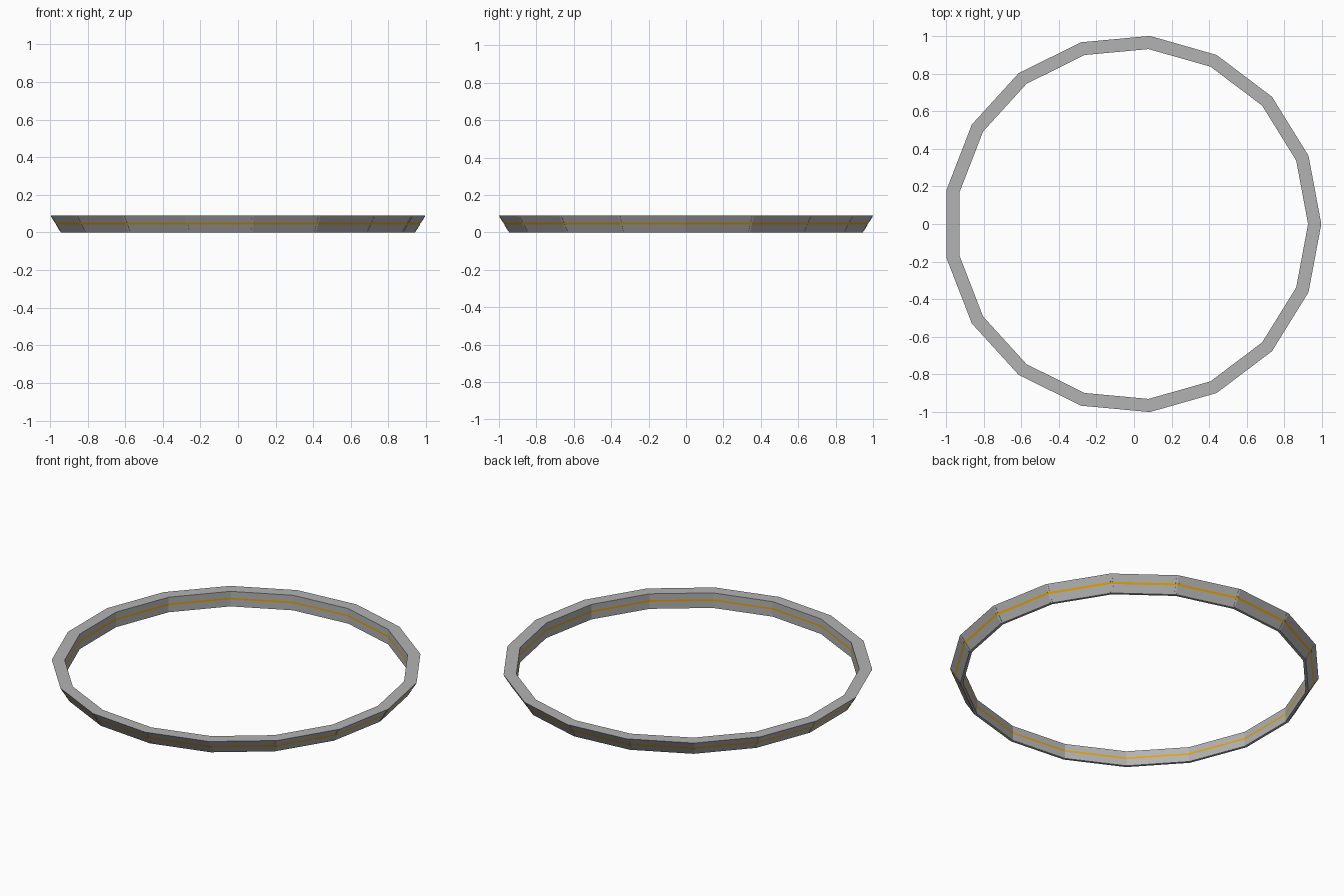
import bpy, bmesh, math
from mathutils import Vector

if "Cube" in bpy.data.objects:
    bpy.data.objects.remove(bpy.data.objects["Cube"])

N = 17            # sides of the ring
H = 0.09          # height
CX = -0.0085      # centres the odd-sided polygon on x
R_BOT, R_TOP, R_IN = 0.949, 1.0043, 0.934
Z1, Z2 = 0.042, 0.052   # coloured stripe band

orange = bpy.data.materials.new("orange")
orange.diffuse_color = (0.8, 0.36, 0.0, 1)
orange.use_nodes = True
orange.node_tree.nodes["Principled BSDF"].inputs["Base Color"].default_value = orange.diffuse_color
grey = bpy.data.materials.new("grey")
grey.diffuse_color = (0.45, 0.45, 0.45, 1)
grey.use_nodes = True
grey.node_tree.nodes["Principled BSDF"].inputs["Base Color"].default_value = grey.diffuse_color


def outer(z):
    return R_BOT + (R_TOP - R_BOT) * z / H


def corner(i, r, z):
    a = 2 * math.pi * i / N
    return Vector((CX + r * math.cos(a), r * math.sin(a), z))


def make_object(name, bm, mats=()):
    bmesh.ops.recalc_face_normals(bm, faces=bm.faces[:])
    me = bpy.data.meshes.new(name)
    bm.to_mesh(me)
    bm.free()
    for m in mats:
        me.materials.append(m)
    ob = bpy.data.objects.new(name, me)
    bpy.context.collection.objects.link(ob)
    return ob


# Ring body: cross-section swept round the polygon, stripes on both walls
profile = [(outer(0), 0), (outer(Z1), Z1), (outer(Z2), Z2), (outer(H), H),
           (R_IN, H), (R_IN, Z2), (R_IN, Z1), (R_IN, 0)]
bm = bmesh.new()
rings = [[bm.verts.new(corner(i, r, z)) for r, z in profile] for i in range(N)]
P = len(profile)
for i in range(N):
    a, b = rings[i], rings[(i + 1) % N]
    for k in range(P):
        j = (k + 1) % P
        f = bm.faces.new((a[k], b[k], b[j], a[j]))
        f.material_index = 1 if k in (1, 5) else 0
make_object("ring", bm, (grey, orange))

# Thin joint plates folded over each outer corner, split around the stripe
bm = bmesh.new()
T = 0.028
for i in range(N):
    for z_lo, z_hi in ((0.004, Z1), (Z2, H - 0.004)):
        loops = []
        for z, off in ((z_lo, 0.0015), (z_hi, 0.0015), (z_hi, -0.002), (z_lo, -0.002)):
            r = outer(z) + off
            c = corner(i, r, z)
            pts = (c.lerp(corner(i - 1, r, z), T), c, c.lerp(corner(i + 1, r, z), T))
            loops.append([bm.verts.new(p) for p in pts])
        for k in range(4):
            a, b = loops[k], loops[(k + 1) % 4]
            for s in range(2):
                bm.faces.new((a[s], a[s + 1], b[s + 1], b[s]))
        for e in (0, 2):
            bm.faces.new([l[e] for l in loops])
make_object("joint_plates", bm, (grey,))
